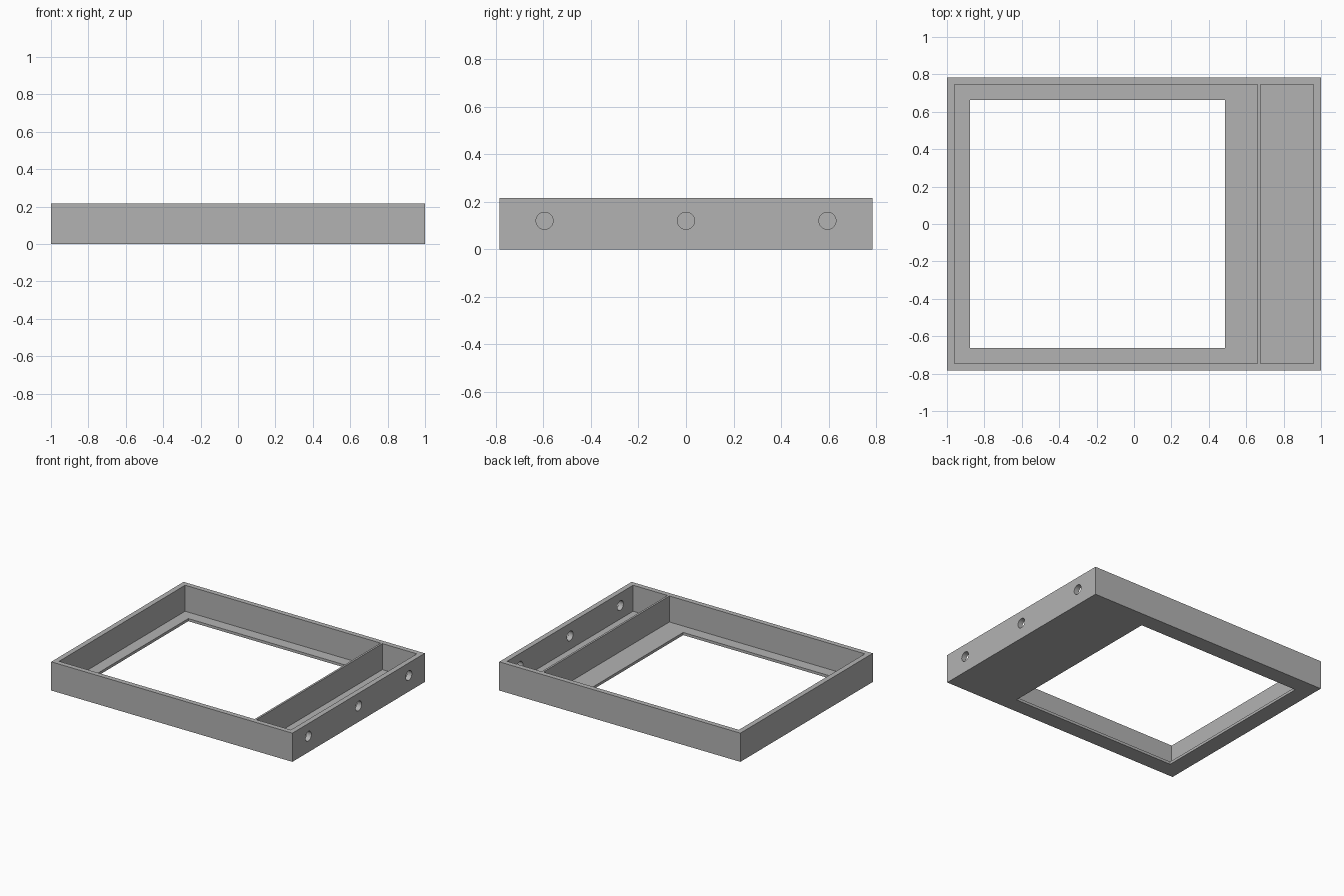
import bpy
import math

if "Cube" in bpy.data.objects:
    bpy.data.objects.remove(bpy.data.objects["Cube"])

gray = bpy.data.materials.new("plain gray")
gray.diffuse_color = (0.45, 0.45, 0.45, 1)
gray.use_nodes = True
gray.node_tree.nodes["Principled BSDF"].inputs["Base Color"].default_value = gray.diffuse_color

HALF_Y, HEIGHT, FLOOR = 0.784, 0.215, 0.02
INNER_X, INNER_Y = 0.961, 0.746


def box(name, x0, x1, y0, y1, z0, z1):
    bpy.ops.mesh.primitive_cube_add(
        size=1, location=((x0 + x1) / 2, (y0 + y1) / 2, (z0 + z1) / 2))
    ob = bpy.context.object
    ob.name = name
    ob.scale = (x1 - x0, y1 - y0, z1 - z0)
    bpy.ops.object.transform_apply(location=True, rotation=True, scale=True)
    return ob


def cut(target, cutter):
    mod = target.modifiers.new("cut", 'BOOLEAN')
    mod.operation = 'DIFFERENCE'
    mod.solver = 'EXACT'
    mod.object = cutter
    bpy.context.view_layer.objects.active = target
    bpy.ops.object.modifier_apply(modifier=mod.name)
    bpy.data.objects.remove(cutter, do_unlink=True)


# Shallow tray body
tray = box("tray_frame", -1, 1, -HALF_Y, HALF_Y, 0, HEIGHT)
tray.data.materials.append(gray)

# Main compartment and narrow side channel, leaving a thin divider between
cut(tray, box("main_cutter", -INNER_X, 0.66, -INNER_Y, INNER_Y, FLOOR, 0.4))
cut(tray, box("channel_cutter", 0.675, INNER_X, -INNER_Y, INNER_Y, FLOOR, 0.4))

# Large window through the floor
cut(tray, box("window_cutter", -0.876, 0.487, -0.662, 0.662, -0.2, 0.1))

# Three round holes through the right wall
for y in (-0.595, 0, 0.595):
    bpy.ops.mesh.primitive_cylinder_add(
        vertices=32, radius=0.036, depth=0.2,
        location=(0.98, y, 0.12), rotation=(0, math.pi / 2, 0))
    cut(tray, bpy.context.object)

# Smooth hole walls, sharp edges elsewhere
bpy.ops.object.select_all(action='DESELECT')
tray.select_set(True)
bpy.context.view_layer.objects.active = tray
bpy.ops.object.shade_smooth_by_angle(angle=math.radians(30))
